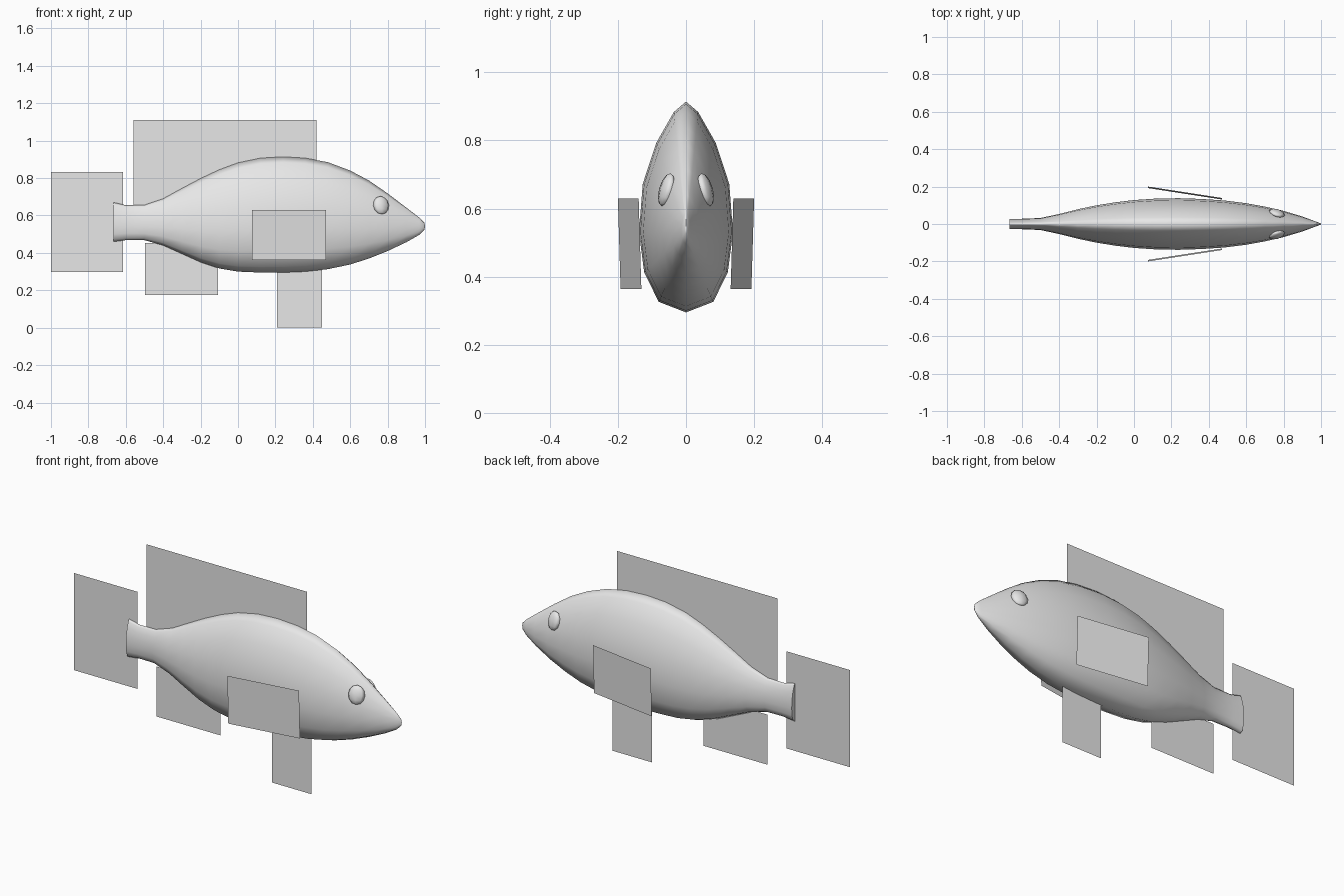
import bpy, bmesh
from mathutils import Matrix, Vector

if "Cube" in bpy.data.objects:
    bpy.data.objects.remove(bpy.data.objects["Cube"], do_unlink=True)

grey = bpy.data.materials.new("plain_grey")
grey.use_nodes = True
colour = (0.8, 0.8, 0.8, 1)
grey.diffuse_color = colour
grey.node_tree.nodes["Principled BSDF"].inputs["Base Color"].default_value = colour


def add_object(name, bm):
    mesh = bpy.data.meshes.new(name)
    bm.to_mesh(mesh)
    bm.free()
    mesh.materials.append(grey)
    obj = bpy.data.objects.new(name, mesh)
    bpy.context.collection.objects.link(obj)
    return obj


def add_sheet(name, corners):
    bm = bmesh.new()
    bm.faces.new([bm.verts.new(c) for c in corners])
    return add_object(name, bm)


def upright_fin(name, x0, x1, z0, z1):
    return add_sheet(name, [(x0, 0, z0), (x1, 0, z0), (x1, 0, z1), (x0, 0, z1)])


# Body: cross-sections along the length (x, top, bottom, half width)
stations = [
    (-.665, .67, .46, .028), (-.6, .655, .468, .028), (-.5, .656, .468, .032),
    (-.4, .69, .44, .054), (-.3, .745, .395, .079), (-.2, .798, .35, .1),
    (-.1, .845, .317, .116), (0, .882, .3, .128), (.12, .907, .295, .136),
    (.24, .914, .295, .138), (.36, .907, .3, .134), (.48, .885, .313, .126),
    (.6, .84, .338, .111), (.7, .787, .37, .093), (.8, .718, .41, .07),
    (.9, .642, .457, .04), (.97, .588, .497, .014), (.997, .56, .525, .004),
]
# Half outline as (width fraction, height fraction), from back to belly
half = [(0, 1), (.26, .95), (.63, .805), (.92, .61), (1, .38), (.89, .19), (.58, .05), (0, 0)]
outline = half + [(-w, h) for w, h in reversed(half[1:-1])]

bm = bmesh.new()
rings = [[bm.verts.new((x, w * width, bottom + h * (top - bottom))) for w, h in outline]
         for x, top, bottom, width in stations]
for a, b in zip(rings, rings[1:]):
    for i in range(len(a)):
        j = (i + 1) % len(a)
        bm.faces.new((a[i], a[j], b[j], b[i])).smooth = True
tip = bm.verts.new((1, 0, .542))
for i, v in enumerate(rings[-1]):
    bm.faces.new((v, rings[-1][(i + 1) % len(outline)], tip)).smooth = True
bm.faces.new(rings[0])
bmesh.ops.recalc_face_normals(bm, faces=bm.faces)
add_object("body", bm)

# Flat fins on the centre line
upright_fin("dorsal_fin", -.56, .42, .62, 1.11)
upright_fin("tail_fin", -1, -.615, .297, .833)
upright_fin("anal_fin", -.497, -.108, .176, .452)
upright_fin("pelvic_fin", .208, .448, 0, .32)

# Paired fins and eyes
for side, label in ((1, "left"), (-1, "right")):
    add_sheet(label + "_pectoral_fin", [
        (.075, side * .192, .363), (.47, side * .131, .363),
        (.47, side * .139, .63), (.075, side * .2, .63)])

    bm = bmesh.new()
    bmesh.ops.create_uvsphere(bm, u_segments=8, v_segments=6, radius=1)
    for f in bm.faces:
        f.smooth = True
    turn = Matrix.Rotation(-side * .3, 4, "Z") @ Matrix.Rotation(side * .27, 4, "X")
    place = Matrix.Translation(Vector((.765, side * .058, .655)))
    bm.transform(place @ turn @ Matrix.Diagonal((.044, .018, .05, 1)))
    add_object(label + "_eye", bm)
